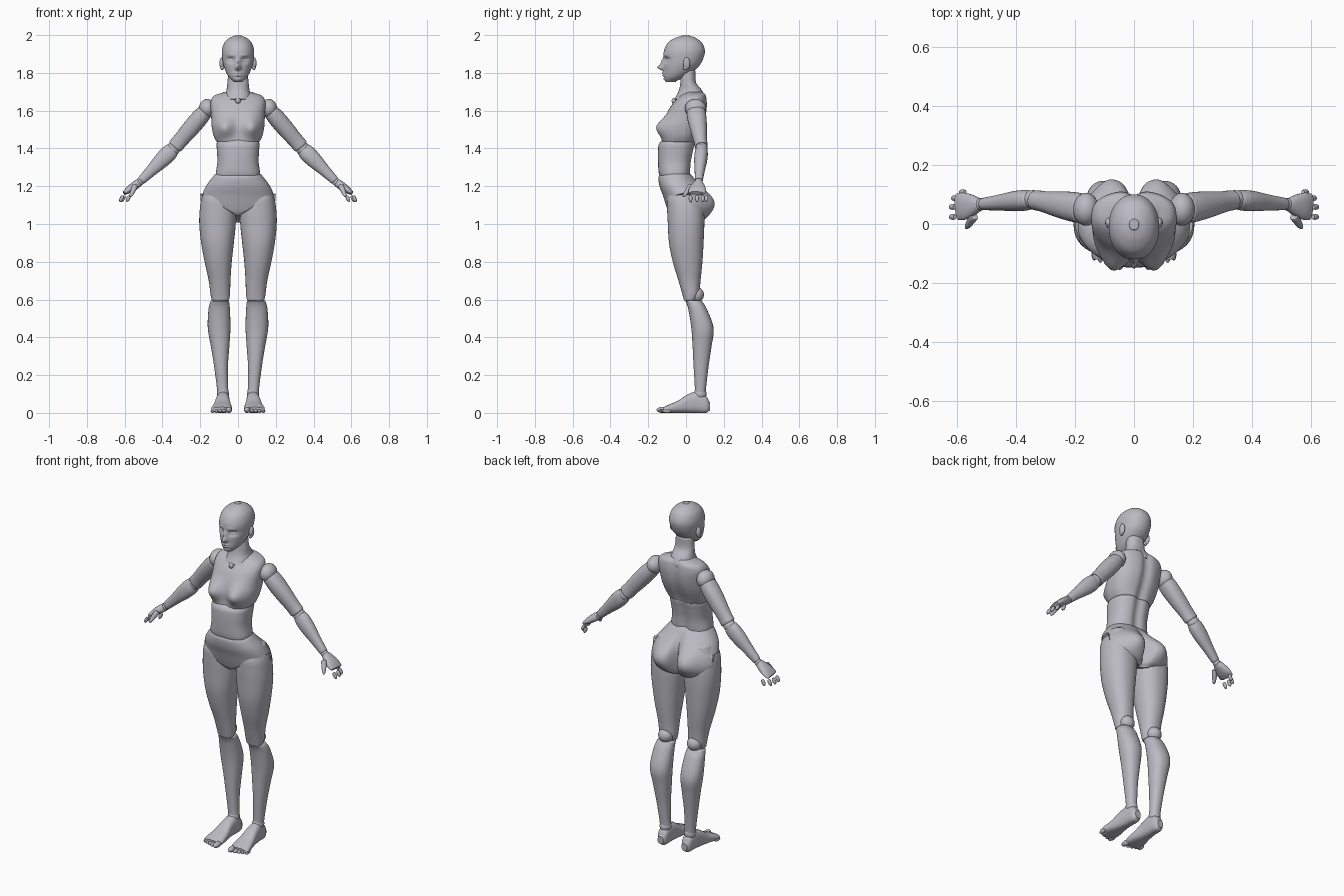
import bpy, bmesh, math
from mathutils import Vector, Matrix

if "Cube" in bpy.data.objects:
    bpy.data.objects.remove(bpy.data.objects["Cube"])

grey = bpy.data.materials.new("lavender_grey")
grey.use_nodes = True
COLOUR = (0.5, 0.49, 0.54, 1)
grey.diffuse_color = COLOUR
grey.node_tree.nodes["Principled BSDF"].inputs["Base Color"].default_value = COLOUR
X, Y, Z = Vector((1, 0, 0)), Vector((0, 1, 0)), Vector((0, 0, 1))


def finish(name, bm):
    bmesh.ops.recalc_face_normals(bm, faces=bm.faces)
    mesh = bpy.data.meshes.new(name)
    bm.to_mesh(mesh)
    bm.free()
    mesh.materials.append(grey)
    mesh.shade_smooth()
    mesh.set_sharp_from_angle(angle=math.radians(50))
    obj = bpy.data.objects.new(name, mesh)
    bpy.context.collection.objects.link(obj)


def spline(rows, steps):
    """Catmull-Rom through rows of numbers."""
    out = []
    for i in range(len(rows) - 1):
        p = [rows[max(0, min(len(rows) - 1, i + k))] for k in (-1, 0, 1, 2)]
        for s in range(steps):
            t = s / steps
            out.append([b + t * (c - a) / 2 + t * t * (a - 2.5 * b + 2 * c - d / 2)
                        + t ** 3 * (1.5 * (b - c) + (d - a) / 2) for a, b, c, d in zip(*p)])
    return out + [list(rows[-1])]


def loft(name, rows, frame=(X, Y, Z), origin=Vector(), side=1, power=2.2,
         segs=40, steps=6, lip=0.006, shape=None):
    """Rows are (along, u_min, u_max, v_min, v_max) in the given frame."""
    rings = spline(rows, steps)

    def lipped(end, inner):  # rounded edge that leaves a seam
        w, a, b, c, d = end
        m, n = (b - a) * 0.06, (d - c) * 0.06
        return [w + math.copysign(lip, w - inner[0]), a + m, b - m, c + n, d - n]
    rings = [lipped(rings[0], rings[1])] + rings + [lipped(rings[-1], rings[-2])]
    bm, loops = bmesh.new(), []
    for w, a, b, c, d in rings:
        loop = []
        for k in range(segs):
            t = math.tau * k / segs
            cu, sv = (math.copysign(abs(f) ** (2 / power), f) for f in (math.cos(t), math.sin(t)))
            p = (origin + frame[0] * ((a + b) / 2 + cu * (b - a) / 2)
                 + frame[1] * ((c + d) / 2 + sv * (d - c) / 2) + frame[2] * w)
            if shape:
                shape(p)
            p.x *= side
            loop.append(bm.verts.new(p))
        loops.append(loop)
    for lo, hi in zip(loops, loops[1:]):
        for k in range(segs):
            j = (k + 1) % segs
            bm.faces.new((lo[k], lo[j], hi[j], hi[k]))
    bm.faces.new(loops[0])
    bm.faces.new(loops[-1])
    finish(name, bm)


def torso(name, rows, **kw):
    """Symmetric upright part; rows are (z, half_width, front, back)."""
    loft(name, [(z, -r, r, f, b) for z, r, f, b in rows], **kw)


def limb(name, start, end, rows, side, **kw):
    """Tapered part between two points; rows are (distance, half_u, half_v)."""
    start, end = Vector(start), Vector(end)
    w = (end - start).normalized()
    v = (Y - w * w.dot(Y)).normalized()
    loft(name, [(s, -a, a, -b, b) for s, a, b in rows], (v.cross(w), v, w), start, side, **kw)


def ball(name, centre, radii, side=1):
    bm = bmesh.new()
    centre = Vector((centre[0] * side, centre[1], centre[2]))
    bmesh.ops.create_uvsphere(bm, u_segments=24, v_segments=14, radius=1,
                              matrix=Matrix.Translation(centre) @ Matrix.Diagonal((*radii, 1)))
    finish(name, bm)


def bell(d, width):
    return math.exp(-(d / width) ** 2)


def ramp(v, lo, hi):
    t = max(0, min(1, (v - lo) / (hi - lo)))
    return t * t * (3 - 2 * t)


# Head with sculpted nose, eyes, lips and chin
def face(p):
    front = ramp(-p.y, 0.02, 0.08)
    ax, z = abs(p.x), p.z
    nose = 0.032 * bell(p.x, 0.013) * (bell(z - 1.828, 0.014) + 0.45 * bell(z - 1.855, 0.022))
    sockets = -0.018 * bell(ax - 0.038, 0.02) * bell(z - 1.868, 0.014)
    lids = 0.009 * bell(ax - 0.04, 0.014) * bell(z - 1.866, 0.006)
    brow = 0.004 * bell(ax - 0.035, 0.025) * bell(z - 1.893, 0.01)
    lips = bell(p.x, 0.02) * (0.009 * bell(z - 1.799, 0.006) + 0.009 * bell(z - 1.786, 0.006))
    chin = 0.006 * bell(p.x, 0.02) * bell(z - 1.765, 0.01)
    p.y -= front * (nose + sockets + lids + brow + lips + chin)


torso("head", [(1.757, .026, -.108, -.05), (1.775, .046, -.115, -.01), (1.80, .062, -.117, .03),
               (1.84, .077, -.118, .072), (1.88, .084, -.118, .093), (1.92, .085, -.116, .1),
               (1.96, .072, -.095, .084), (1.985, .046, -.058, .052), (1.996, .018, -.022, .02)],
      segs=112, steps=10, lip=.004, shape=face, power=2.1)

# Neck and collar tab
torso("neck", [(1.81, .05, -.03, .05), (1.75, .056, -.03, .053), (1.71, .061, -.037, .083),
               (1.68, .07, -.05, .098), (1.662, .072, -.062, .1)])
ball("collar_tab", (0, -.062, 1.652), (.014, .014, .016))


# Chest with breasts and a spine groove
def spine(p):
    p.y -= 0.016 * bell(p.x, 0.025) * ramp(p.y, 0.0, 0.03)


def chest_shape(p):
    spine(p)
    p.y -= 0.05 * ramp(-p.y, 0, 0.06) * bell(abs(p.x) - 0.075, 0.05) * bell(p.z - 1.51, 0.055)


torso("chest", [(1.437, .115, -.125, .055), (1.47, .13, -.12, .068), (1.52, .14, -.116, .09),
                (1.57, .142, -.105, .106), (1.62, .145, -.083, .113), (1.655, .143, -.055, .112),
                (1.68, .125, -.03, .108), (1.694, .085, -.01, .1)],
      segs=80, steps=8, power=2.4, shape=chest_shape)

# Abdomen
torso("abdomen", [(1.25, .118, -.138, .022), (1.275, .117, -.145, .025), (1.33, .109, -.148, .03),
                  (1.39, .112, -.148, .042), (1.425, .113, -.143, .05), (1.45, .105, -.12, .05)],
      segs=64, power=2.4, shape=spine)


# Pelvis with buttocks, trimmed along a V at the front
def pelvis_shape(p):
    rear = ramp(p.y, 0.0, 0.07)
    p.y += rear * 0.045 * bell(abs(p.x) - 0.085, 0.065) * bell(p.z - 1.115, 0.075)
    p.y -= rear * 0.05 * bell(p.x, 0.022) * bell(p.z - 1.09, 0.11)
    trim = (1.04 + 0.62 * abs(p.x)) * (1 - ramp(p.y, 0.02, 0.09))
    p.z = max(p.z, trim)


torso("pelvis", [(1.265, .12, -.135, .025), (1.245, .137, -.146, .042), (1.20, .17, -.14, .075),
                 (1.15, .191, -.122, .103), (1.10, .2, -.106, .115), (1.06, .188, -.09, .113),
                 (1.03, .155, -.065, .1), (1.015, .11, -.04, .08)],
      segs=112, steps=10, shape=pelvis_shape)

for side, word in ((1, "left_"), (-1, "right_")):
    # Ear
    ball(word + "ear", (.086, .004, 1.85), (.012, .018, .032), side)
    ball(word + "ear_lobe", (.084, -.004, 1.828), (.009, .011, .014), side)

    # Leg
    loft(word + "thigh", [(1.2, .06, .165, -.07, .06), (1.14, .03, .191, -.098, .08),
                          (1.08, .013, .202, -.1, .095), (1.0, .012, .205, -.096, .097),
                          (.9, .022, .195, -.09, .093), (.8, .033, .177, -.07, .087),
                          (.7, .04, .155, -.04, .077), (.63, .042, .146, -.02, .07),
                          (.6, .047, .14, -.012, .055)], side=side)
    ball(word + "knee_joint", (.094, .052, .625), (.042, .043, .042), side)
    loft(word + "calf", [(.59, .047, .146, -.003, .085), (.55, .043, .156, .012, .11),
                         (.45, .04, .16, .028, .146), (.35, .046, .143, .035, .135),
                         (.25, .053, .127, .04, .12), (.15, .053, .114, .046, .108),
                         (.105, .05, .11, .047, .104)], side=side)
    ball(word + "ankle_joint", (.08, .075, .1), (.032, .034, .035), side)

    # Foot and toes
    loft(word + "foot", [(-.122, .058, .098, .01, .06), (-.105, .049, .108, 0, .09),
                         (-.06, .045, .113, 0, .112), (-.01, .043, .12, 0, .098),
                         (.04, .036, .13, 0, .066), (.09, .031, .141, 0, .044),
                         (.115, .036, .141, .002, .032)], (X, Z, -Y), side=side, power=2.6)
    for i in range(5):
        r = .016 if i == 0 else .0115 - .0005 * i
        x = .048 if i == 0 else .053 + .0205 * i
        ball(f"{word}toe_{i + 1}", (x, -.125 + .006 * i, r), (r, .031 - .002 * i, r), side)

    # Arm
    ball(word + "shoulder_joint", (.163, .05, 1.612), (.044, .056, .05), side)
    elbow, wrist = (.343, .083, 1.398), (.52, .067, 1.222)
    limb(word + "upper_arm", (.172, .052, 1.598), elbow,
         [(.01, .042, .05), (.06, .046, .05), (.13, .045, .044), (.2, .041, .036),
          (.245, .041, .034)], side)
    ball(word + "elbow_joint", elbow, (.036, .032, .036), side)
    limb(word + "forearm", elbow, wrist,
         [(.01, .04, .031), (.04, .044, .035), (.09, .041, .034), (.16, .031, .027),
          (.235, .023, .021)], side)
    ball(word + "wrist_joint", wrist, (.021, .021, .021), side)

    # Hand, thumb and loose fingertips
    limb(word + "palm", wrist, (.6, .058, 1.165),
         [(.008, .022, .023), (.035, .022, .036), (.07, .019, .046), (.098, .012, .045)],
         side, lip=.004)
    limb(word + "thumb", (.545, .025, 1.2), (.57, -.014, 1.145),
         [(0, .015, .016), (.03, .013, .013), (.06, .009, .009), (.069, .005, .005)],
         side, segs=20, lip=.003)
    for i, (x, y) in enumerate(((.617, .024), (.618, .058), (.61, .088), (.583, .108))):
        limb(f"{word}fingertip_{i + 1}", (x - .008, y, 1.148), (x + .007, y, 1.118),
             [(0, .007, .008), (.008, .0095, .0095), (.024, .009, .009), (.032, .005, .005)],
             side, segs=16, lip=.002)
